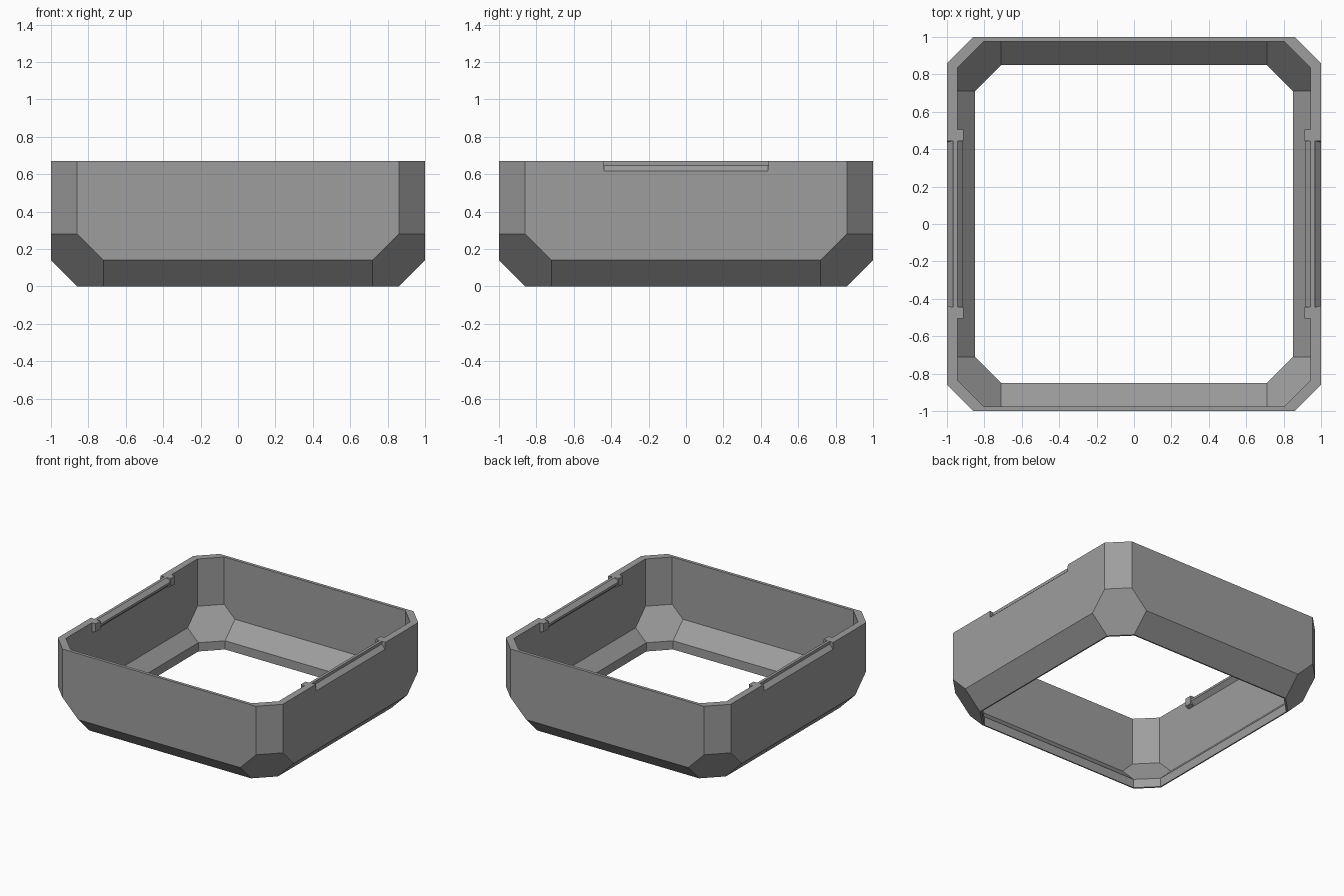
import bpy, bmesh
from mathutils import Vector

if "Cube" in bpy.data.objects:
    bpy.data.objects.remove(bpy.data.objects["Cube"])

grey = bpy.data.materials.new("grey plastic")
grey.diffuse_color = (0.34, 0.34, 0.34, 1)
grey.use_nodes = True
grey.node_tree.nodes["Principled BSDF"].inputs["Base Color"].default_value = grey.diffuse_color


def finish(name, bm):
    bmesh.ops.recalc_face_normals(bm, faces=bm.faces)
    me = bpy.data.meshes.new(name)
    bm.to_mesh(me)
    bm.free()
    me.materials.append(grey)
    ob = bpy.data.objects.new(name, me)
    bpy.context.collection.objects.link(ob)
    return ob


def chamfered_block(name, hx, hy, z0, z1, corner, slope=None, tri=None):
    """Box with cut vertical corners and, optionally, sloped lower edges and corners."""
    bm = bmesh.new()
    bmesh.ops.create_cube(bm, size=1)
    for v in bm.verts:
        v.co = (v.co.x * 2 * hx, v.co.y * 2 * hy, z0 if v.co.z < 0 else z1)
    planes = [((sx, sy, 0), corner) for sx in (-1, 1) for sy in (-1, 1)]
    if slope:
        planes += [((s, 0, -1), slope) for s in (-1, 1)]
        planes += [((0, s, -1), slope) for s in (-1, 1)]
        planes += [((sx, sy, -1), tri) for sx in (-1, 1) for sy in (-1, 1)]
    for n, d in planes:
        n = Vector(n)
        res = bmesh.ops.bisect_plane(
            bm, geom=bm.verts[:] + bm.edges[:] + bm.faces[:], dist=1e-5,
            plane_co=n * (d / n.length_squared), plane_no=n, clear_outer=True)
        edges = [e for e in res["geom_cut"] if isinstance(e, bmesh.types.BMEdge)]
        if edges:
            bmesh.ops.contextual_create(bm, geom=edges)
    return finish(name, bm)


def extrude_profile(name, profile, y0, y1, side=1, taper=0.0):
    """Sweep an x/z profile along y; taper shortens the end at lower z."""
    bm = bmesh.new()
    low = min(z for _, z in profile)
    rings = []
    for y, s in ((y0, 1), (y1, -1)):
        rings.append([bm.verts.new((side * x, y + (s * taper if z == low else 0), z))
                      for x, z in profile])
    a, b = rings
    bm.faces.new(a)
    bm.faces.new(b[::-1])
    for i in range(len(a)):
        j = (i + 1) % len(a)
        bm.faces.new((a[i], a[j], b[j], b[i]))
    return finish(name, bm)


def cut(target, cutter):
    mod = target.modifiers.new("cut", "BOOLEAN")
    mod.operation = "DIFFERENCE"
    mod.solver = "EXACT"
    mod.object = cutter
    bpy.context.view_layer.objects.active = target
    bpy.ops.object.modifier_apply(modifier=mod.name)
    bpy.data.objects.remove(cutter)


H = 0.67

# Frame shell: outer block, hollowed, with an open bottom
shell = chamfered_block("frame_shell", 1, 1, 0, H, 1.86, 0.86, 1.58)
cut(shell, chamfered_block("cavity_cutter", 0.945, 0.975, 0.06, 1, 1.78, 0.78, 1.49))
cut(shell, chamfered_block("opening_cutter", 0.85, 0.85, -0.1, 0.2, 1.56))

for side, label in ((-1, "left"), (1, "right")):
    # Sloped recess on the outside of the rim
    cut(shell, extrude_profile(
        "recess_cutter", [(1.03, 0.588), (0.967, 0.647), (0.967, 0.75), (1.03, 0.75)],
        -0.445, 0.445, side, 0.015))
    # Ridge along the inside of the rim
    extrude_profile(label + "_inner_ridge",
                    [(0.945, H), (0.914, 0.642), (0.914, 0.625), (0.945, 0.595)],
                    -0.445, 0.445, side)
    # End stops of the ridge
    for end, y in (("front", -0.475), ("back", 0.475)):
        extrude_profile(f"{label}_{end}_stop",
                        [(0.945, H), (0.912, H), (0.912, 0.605), (0.945, 0.595)],
                        y - 0.03, y + 0.03, side)
